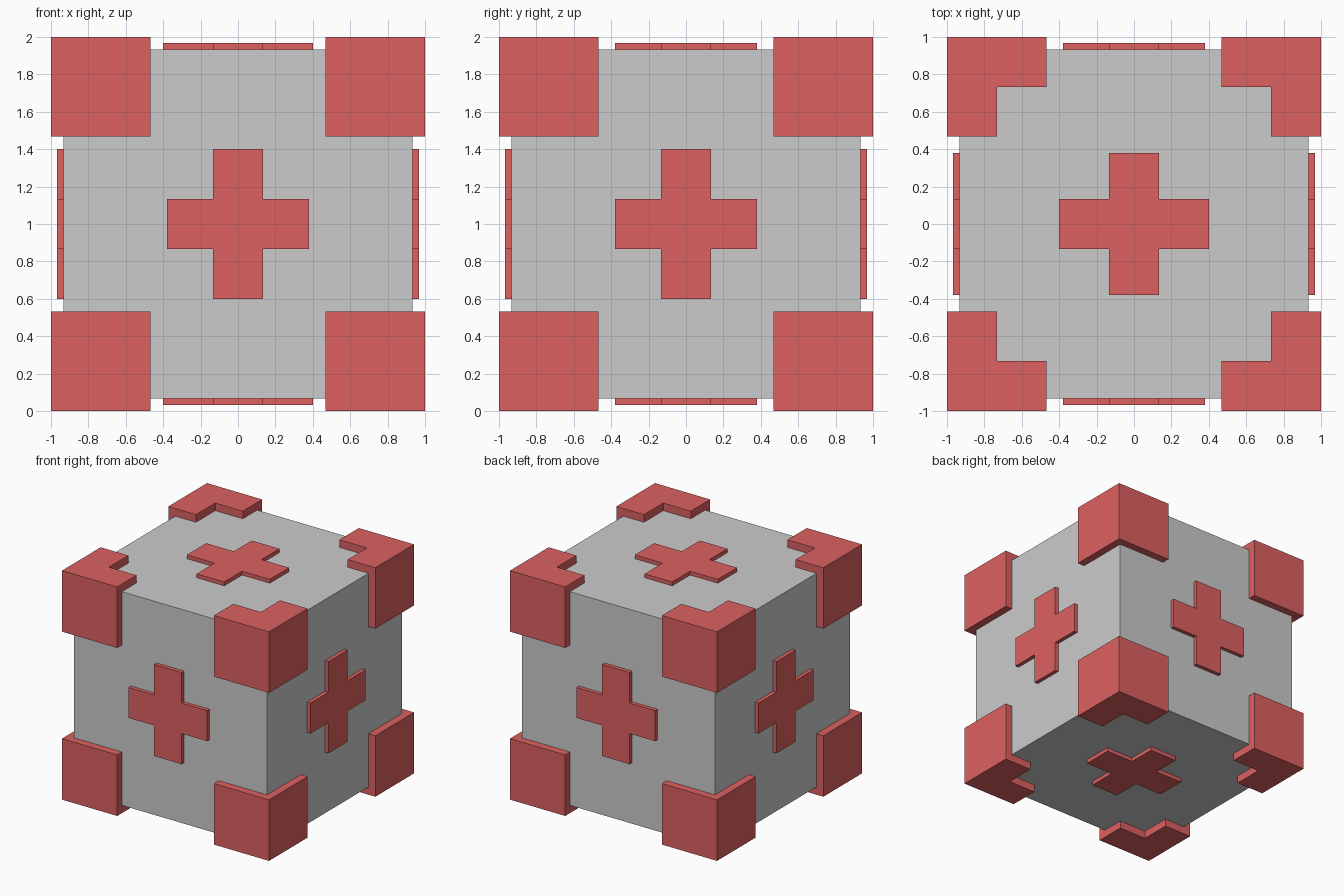
import bpy, bmesh
from math import radians
from mathutils import Matrix, Vector

if "Cube" in bpy.data.objects:
    bpy.data.objects.remove(bpy.data.objects["Cube"])

CENTER = Vector((0, 0, 1))
CORE = 0.933      # half size of the core
BAR = 0.133       # half width of a cross bar

red = bpy.data.materials.new("red")
red.diffuse_color = (0.72, 0.12, 0.12, 1)
red.use_nodes = True
red.node_tree.nodes["Principled BSDF"].inputs["Base Color"].default_value = red.diffuse_color


def prism(name, profile, low, high, mirror, rotation=Matrix()):
    """Extrude a flat profile from low to high, turn it, mirror it about the cube centre."""
    bm = bmesh.new()
    face = bm.faces.new([bm.verts.new((x, y, low)) for x, y in profile])
    top = bmesh.ops.extrude_face_region(bm, geom=[face])
    verts = [g for g in top["geom"] if isinstance(g, bmesh.types.BMVert)]
    bmesh.ops.translate(bm, verts=verts, vec=(0, 0, high - low))
    bmesh.ops.transform(bm, matrix=rotation, verts=bm.verts)
    bmesh.ops.recalc_face_normals(bm, faces=bm.faces)
    mesh = bpy.data.meshes.new(name)
    bm.to_mesh(mesh)
    bm.free()
    mesh.materials.append(red)
    obj = bpy.data.objects.new(name, mesh)
    obj.location = CENTER
    bpy.context.collection.objects.link(obj)
    mod = obj.modifiers.new("mirror", 'MIRROR')
    mod.use_axis = [axis in mirror for axis in "xyz"]
    mod.use_mirror_merge = False
    return obj


def cross(a, b):
    """Plus-shaped outline reaching a along x and b along y."""
    w = BAR
    return [(a, -w), (a, w), (w, w), (w, b), (-w, b), (-w, w),
            (-a, w), (-a, -w), (-w, -w), (-w, -b), (w, -b), (w, -w)]


# Grey core cube
bpy.ops.mesh.primitive_cube_add(size=2 * CORE, location=CENTER)
bpy.context.object.name = "core"

# L-shaped guards on all eight corners
guard = [(0.467, 1), (0.467, 0.733), (0.733, 0.733), (0.733, 0.467), (1, 0.467), (1, 1)]
prism("corner_guards", guard, 0.467, 1, "xyz")

# Raised crosses on the six faces
prism("top_bottom_crosses", cross(0.4, 0.38), 0.9, 0.967, "z")
prism("front_back_crosses", cross(0.38, 0.4), 0.9, 0.967, "y",
      Matrix.Rotation(radians(90), 4, 'X'))
prism("side_crosses", cross(0.4, 0.38), 0.9, 0.967, "x",
      Matrix.Rotation(radians(90), 4, 'Y'))
